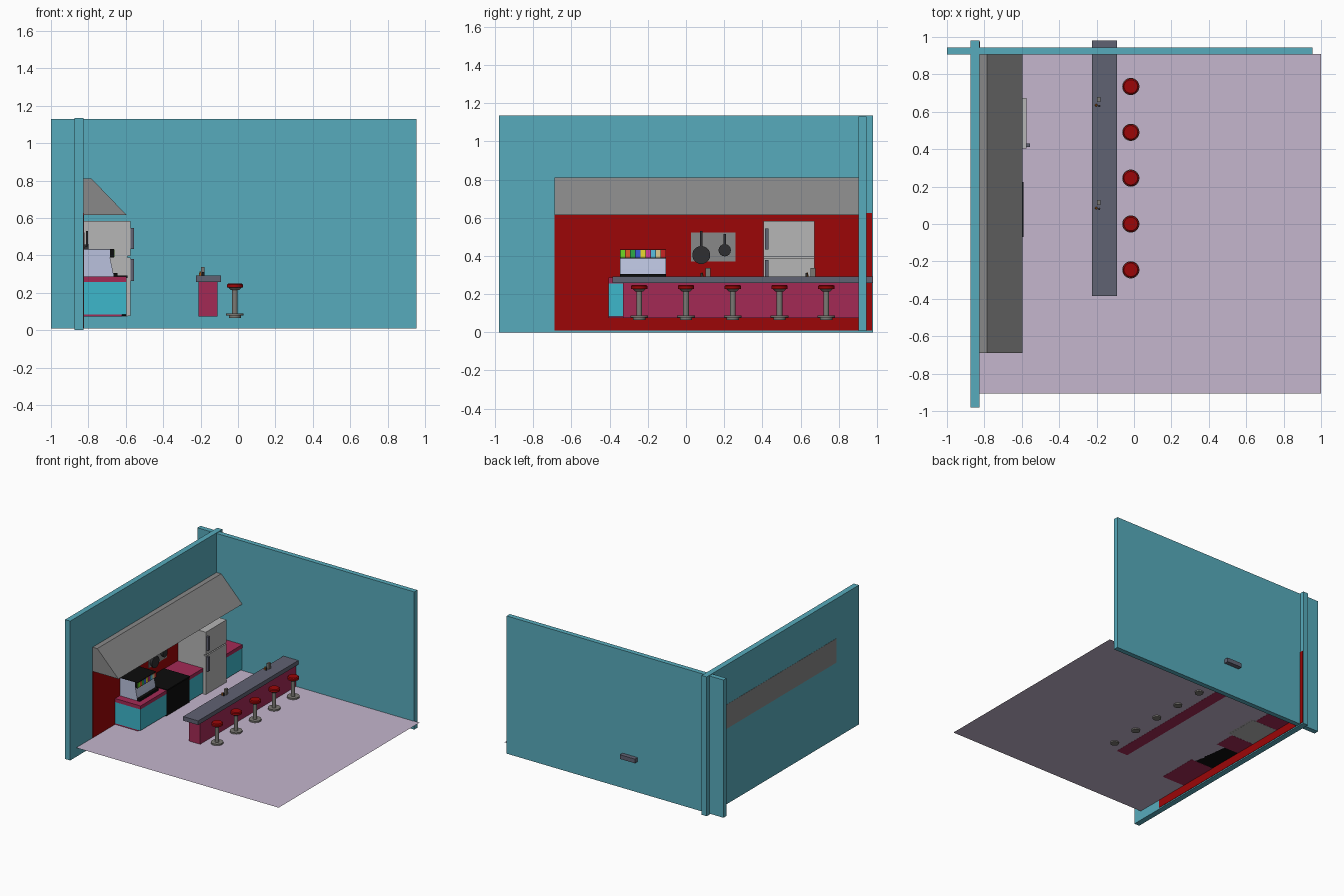
import bpy, bmesh, math
from mathutils import Matrix

if "Cube" in bpy.data.objects:
    bpy.data.objects.remove(bpy.data.objects["Cube"])


def mat(name, r, g, b):
    m = bpy.data.materials.new(name)
    m.diffuse_color = [(c / 255) ** 2.2 for c in (r, g, b)] + [1]
    m.use_nodes = True
    m.node_tree.nodes["Principled BSDF"].inputs["Base Color"].default_value = m.diffuse_color
    return m


TEAL = mat("teal", 88, 170, 187)
CYAN = mat("cyan", 64, 182, 202)
RED = mat("red", 155, 14, 16)
CRIMSON = mat("crimson", 162, 46, 86)
SLATE = mat("slate", 96, 98, 114)
LILAC = mat("lilac", 195, 180, 204)
BLACK = mat("black", 20, 20, 20)
DARK = mat("dark_iron", 50, 50, 52)
GREY = mat("hood_grey", 135, 135, 135)
STEEL = mat("steel", 122, 120, 115)
WHITE = mat("fridge_white", 180, 180, 180)
PALE = mat("pale_blue", 184, 192, 220)
ORANGE = mat("orange", 210, 120, 40)


def finish(name, bm, m):
    me = bpy.data.meshes.new(name)
    bmesh.ops.recalc_face_normals(bm, faces=bm.faces)
    bm.to_mesh(me)
    bm.free()
    ob = bpy.data.objects.new(name, me)
    me.materials.append(m)
    bpy.context.collection.objects.link(ob)
    return ob


def box(name, x, y, z, m):
    """Box from (min, max) ranges."""
    bm = bmesh.new()
    bmesh.ops.create_cube(bm, size=1)
    for v in bm.verts:
        v.co = [r[0] if c < 0 else r[1] for c, r in zip(v.co, (x, y, z))]
    return finish(name, bm, m)


def extrude_y(name, profile, y, m):
    """Extrude an (x, z) profile along y."""
    bm = bmesh.new()
    f = bm.faces.new([bm.verts.new((px, y[0], pz)) for px, pz in profile])
    ext = bmesh.ops.extrude_face_region(bm, geom=[f])["geom"]
    bmesh.ops.translate(bm, vec=(0, y[1] - y[0], 0),
                        verts=[v for v in ext if isinstance(v, bmesh.types.BMVert)])
    return finish(name, bm, m)


def disc(name, at, r, h, m, r2=None, along_x=False, n=28):
    """Cylinder or cone rising from its base point."""
    bm = bmesh.new()
    bmesh.ops.create_cone(bm, cap_ends=True, segments=n, radius1=r,
                          radius2=r if r2 is None else r2, depth=h,
                          matrix=Matrix.Translation((0, 0, h / 2)))
    if along_x:
        bm.transform(Matrix.Rotation(math.pi / 2, 4, 'Y'))
    bm.transform(Matrix.Translation(at))
    ob = finish(name, bm, m)
    for p in ob.data.polygons:
        p.use_smooth = len(p.vertices) == 4
    return ob


F = 0.075  # floor height

# Room shell
bm = bmesh.new()
bm.faces.new([bm.verts.new(c) for c in
              ((-.825, -.905, F), (1, -.905, F), (1, .91, F), (-.825, .91, F))])
finish("floor", bm, LILAC)
box("left_wall", (-.873, -.827), (-.98, .98), (0, 1.135), TEAL)
box("back_wall", (-1, .955), (.905, .945), (.008, 1.13), TEAL)
box("red_backsplash", (-.83, -.824), (-.69, .975), (.01, .625), RED)
extrude_y("extractor_hood", [(-.8745, .615), (-.595, .615), (-.785, .812), (-.8745, .812)],
          (-.69, .907), GREY)

# Bar counter
box("bar_base", (-.21, -.11), (-.33, .91), (F - .001, .26), CRIMSON)
box("bar_top", (-.225, -.09), (-.385, .98), (.258, .292), SLATE)

# Kitchen cabinets with worktops, either side of stove and fridge
for i, y in enumerate([(-.405, -.07), (.225, .4), (.675, .905)]):
    box(f"cabinet_{i}", (-.825, -.597), y, (.084, .257), CYAN)
    box(f"cabinet_foot_{i}", (-.825, -.62), y, (F - .001, .084), CRIMSON)
    box(f"worktop_{i}", (-.825, -.595), y, (.257, .286), CRIMSON)

# Stove
box("stove", (-.825, -.597), (-.07, .225), (F, .28), BLACK)
box("stove_top", (-.825, -.59), (-.07, .225), (.28, .291), BLACK)

# Fridge
box("fridge_body", (-.825, -.592), (.405, .673), (F - .001, .583), WHITE)
for name, z, hz in (("upper", (.397, .583), (.433, .545)), ("lower", (F, .388), (.263, .38))):
    box(f"fridge_{name}_door", (-.592, -.574), (.405, .673), z, WHITE)
    box(f"fridge_{name}_handle", (-.575, -.556), (.413, .431), hz, SLATE)

# Drinks machine: sloped body, button block, drip tray
MY = (-.345, -.105)
extrude_y("drinks_machine", [(-.823, .286), (-.664, .286), (-.672, .33), (-.685, .392),
                             (-.685, .432), (-.823, .432)], MY, PALE)
box("drinks_machine_lid", (-.823, -.664), MY, (.43, .435), BLACK)
box("drinks_machine_head", (-.686, -.664), MY, (.388, .431), BLACK)
box("drip_tray", (-.67, -.643), MY, (.285, .306), BLACK)
colours = [(110, 215, 40), (225, 90, 40), (50, 170, 70), (60, 90, 215), (235, 215, 50),
           (215, 60, 150), (90, 190, 225), (225, 200, 140), (200, 40, 40)]
step = (MY[1] - MY[0]) / len(colours)
for i, c in enumerate(colours):
    y0 = MY[0] + i * step
    box(f"flavour_button_{i}", (-.665, -.661), (y0 + .001, y0 + step - .001), (.392, .43),
        mat(f"flavour_{i}", *c))

# Pan rack on the wall
box("pan_rack", (-.825, -.82), (.025, .26), (.37, .523), GREY)
for i, (y, z, r, top) in enumerate([(.08, .405, .047, .53), (.203, .43, .032, .515)]):
    disc(f"pan_{i}", (-.82, y, z), r * .85, .022, DARK, r2=r, along_x=True)
    box(f"pan_handle_{i}", (-.812, -.802), (y - .006, y + .006), (z + r * .8, top), DARK)

# Bar condiments
for i, (x, y) in enumerate([(-.188, .115), (-.188, .665)]):
    box(f"napkin_holder_{i}", (x - .01, x + .01), (y - .013, y + .013), (.29, .338), STEEL)
    disc(f"sauce_bottle_{i}", (x - .014, y - .03, .29), .007, .024, ORANGE, r2=.004, n=12)
    disc(f"pepper_pot_{i}", (x + .002, y - .034, .29), .006, .022, DARK, n=12)

# Row of stools
for i in range(5):
    x, y = -.017, -.245 + .245 * i
    disc(f"stool_foot_{i}", (x, y, .065), .032, .013, STEEL)
    disc(f"stool_base_{i}", (x, y, .077), .046, .012, STEEL)
    disc(f"stool_stem_{i}", (x, y, .085), .015, .135, STEEL)
    disc(f"stool_collar_{i}", (x, y, .214), .022, .014, STEEL, r2=.036)
    disc(f"stool_seat_{i}", (x, y, .227), .043, .016, RED)
    disc(f"stool_cushion_{i}", (x, y, .243), .043, .006, RED, r2=.036)
